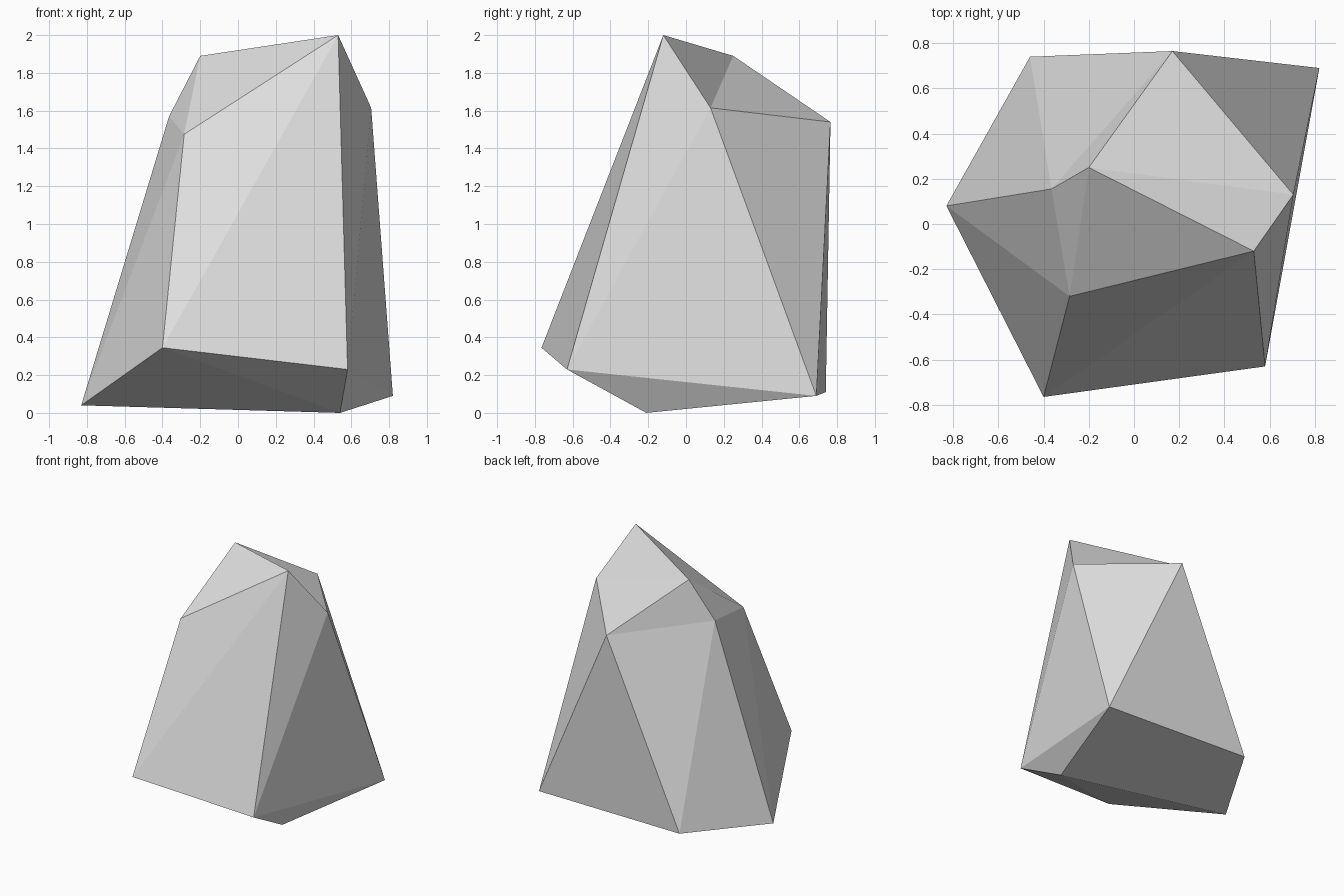
import bpy
import bmesh

default = bpy.data.objects.get("Cube")
if default:
    bpy.data.objects.remove(default, do_unlink=True)

# One flat stone colour
stone = bpy.data.materials.new("pale grey stone")
stone.use_nodes = True
grey = (0.75, 0.75, 0.75, 1)
stone.diffuse_color = grey
stone.node_tree.nodes["Principled BSDF"].inputs["Base Color"].default_value = grey

bm = bmesh.new()
corner = bm.verts.new

# Base corners of the chiselled rock
foot = corner((0.54, -0.21, 0.0))
base_left = corner((0.82, 0.69, 0.09))
base_back = corner((-0.46, 0.74, 0.11))
base_right = corner((-0.83, 0.08, 0.04))
front_right = corner((-0.40, -0.765, 0.345))
front_left = corner((0.58, -0.63, 0.23))

# Crown corners
peak = corner((0.53, -0.12, 2.0))
shoulder_left = corner((0.705, 0.13, 1.615))
shoulder_back = corner((0.17, 0.765, 1.54))
shoulder_right = corner((-0.365, 0.155, 1.57))
shoulder_front = corner((-0.285, -0.32, 1.475))
ridge = corner((-0.20, 0.25, 1.89))

# Flat facets: underside, walls, crown
underside = [
    (base_left, foot, base_right, base_back),
    (foot, front_left, front_right),
    (foot, front_right, base_right),
    (foot, base_left, front_left),
]
walls = [
    (front_right, front_left, peak),
    (front_right, peak, shoulder_front),
    (front_left, base_left, shoulder_left),
    (front_left, shoulder_left, peak),
    (base_left, shoulder_back, shoulder_left),
    (base_left, base_back, shoulder_back),
    (base_back, shoulder_right, shoulder_back),
    (base_back, base_right, shoulder_right),
    (base_right, shoulder_front, shoulder_right),
    (base_right, front_right, shoulder_front),
]
crown = [
    (shoulder_front, ridge, shoulder_right),
    (shoulder_front, peak, ridge),
    (shoulder_right, ridge, shoulder_back),
    (ridge, peak, shoulder_left),
    (ridge, shoulder_left, shoulder_back),
]
for facet in underside + walls + crown:
    bm.faces.new(facet)
bmesh.ops.recalc_face_normals(bm, faces=bm.faces[:])

# Rock object
mesh = bpy.data.meshes.new("rock")
bm.to_mesh(mesh)
bm.free()
mesh.materials.append(stone)
rock = bpy.data.objects.new("rock", mesh)
bpy.context.collection.objects.link(rock)
